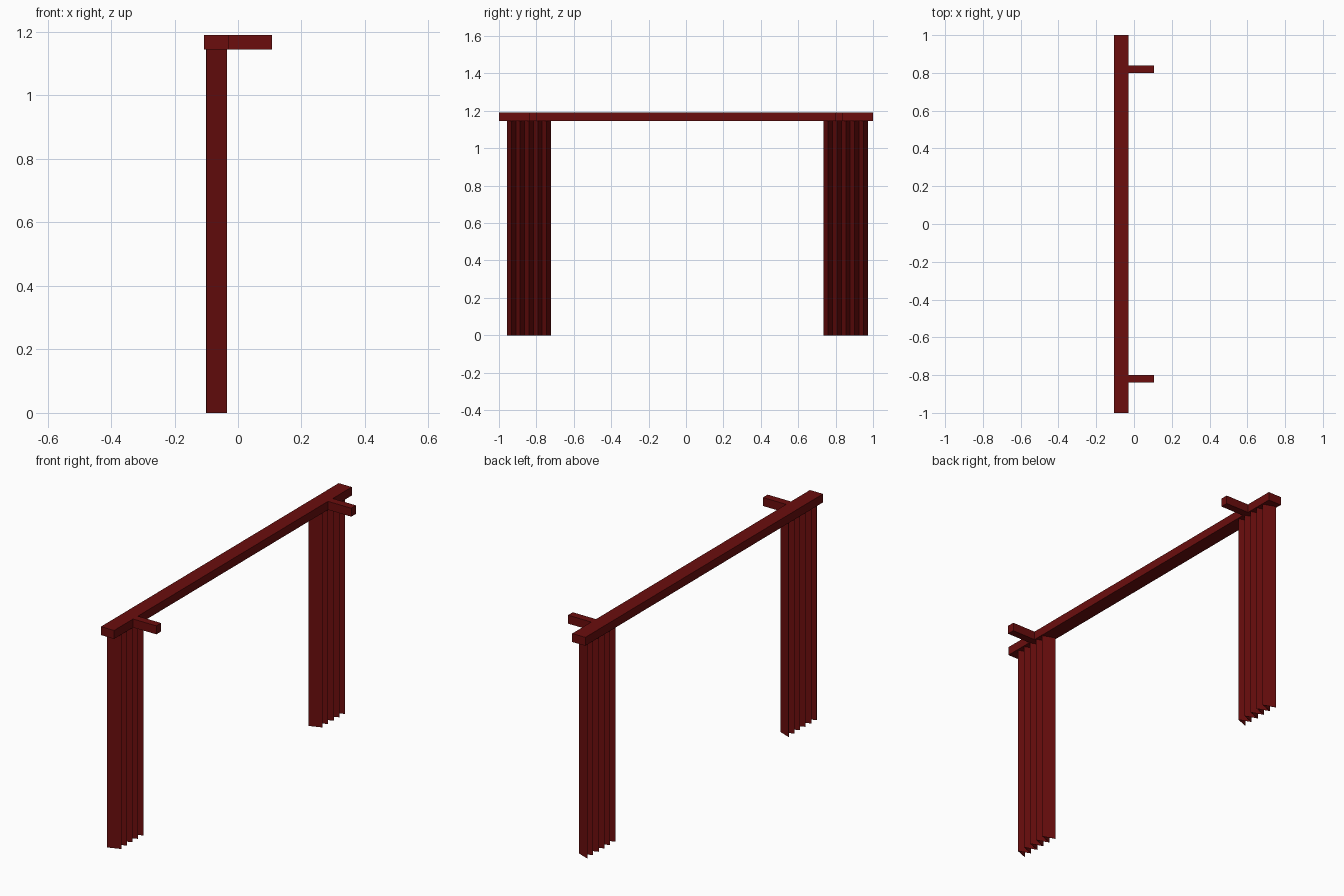
import bpy

cube = bpy.data.objects.get("Cube")
if cube:
    bpy.data.objects.remove(cube, do_unlink=True)

# Single dark red colour
red = bpy.data.materials.new("dark_red")
red.use_nodes = True
colour = (0.145, 0.004, 0.004, 1)
red.diffuse_color = colour
red.node_tree.nodes["Principled BSDF"].inputs["Base Color"].default_value = colour

RAIL_BOTTOM, RAIL_TOP = 1.145, 1.19
PLEATS = 5


def add_mesh(name, verts, faces):
    mesh = bpy.data.meshes.new(name)
    mesh.from_pydata(verts, [], faces)
    mesh.materials.append(red)
    obj = bpy.data.objects.new(name, mesh)
    bpy.context.collection.objects.link(obj)
    return obj


def add_box(name, xs, ys, zs):
    verts = [(x, y, z) for x in xs for y in ys for z in zs]
    faces = [(0, 1, 3, 2), (4, 6, 7, 5), (0, 4, 5, 1),
             (2, 3, 7, 6), (0, 2, 6, 4), (1, 5, 7, 3)]
    return add_box_normals(add_mesh(name, verts, faces))


def add_box_normals(obj):
    obj.data.validate()
    obj.data.update()
    return obj


def add_curtain(name, y_start, y_end):
    # Zigzag profile extruded from the floor to the rail
    count = PLEATS * 2
    verts, faces = [], []
    for i in range(count + 1):
        x = -0.035 if i % 2 else -0.1
        y = y_start + (y_end - y_start) * i / count
        verts += [(x, y, 0), (x, y, RAIL_BOTTOM)]
    for i in range(count):
        a = i * 2
        faces.append((a, a + 2, a + 3, a + 1))
    curtain = add_mesh(name, verts, faces)
    cloth = curtain.modifiers.new("cloth_thickness", "SOLIDIFY")
    cloth.thickness = 0.002
    cloth.offset = 0
    return curtain


# Rail and its wall brackets
add_box("rail", (-0.107, -0.03), (-1, 1), (RAIL_BOTTOM, RAIL_TOP))
for side, y in (("front", -0.82), ("back", 0.82)):
    add_box(side + "_bracket", (-0.03, 0.107), (y - 0.02, y + 0.02),
            (RAIL_BOTTOM, RAIL_TOP))

# Pleated curtains
add_curtain("front_curtain", -0.957, -0.722)
add_curtain("back_curtain", 0.737, 0.972)
